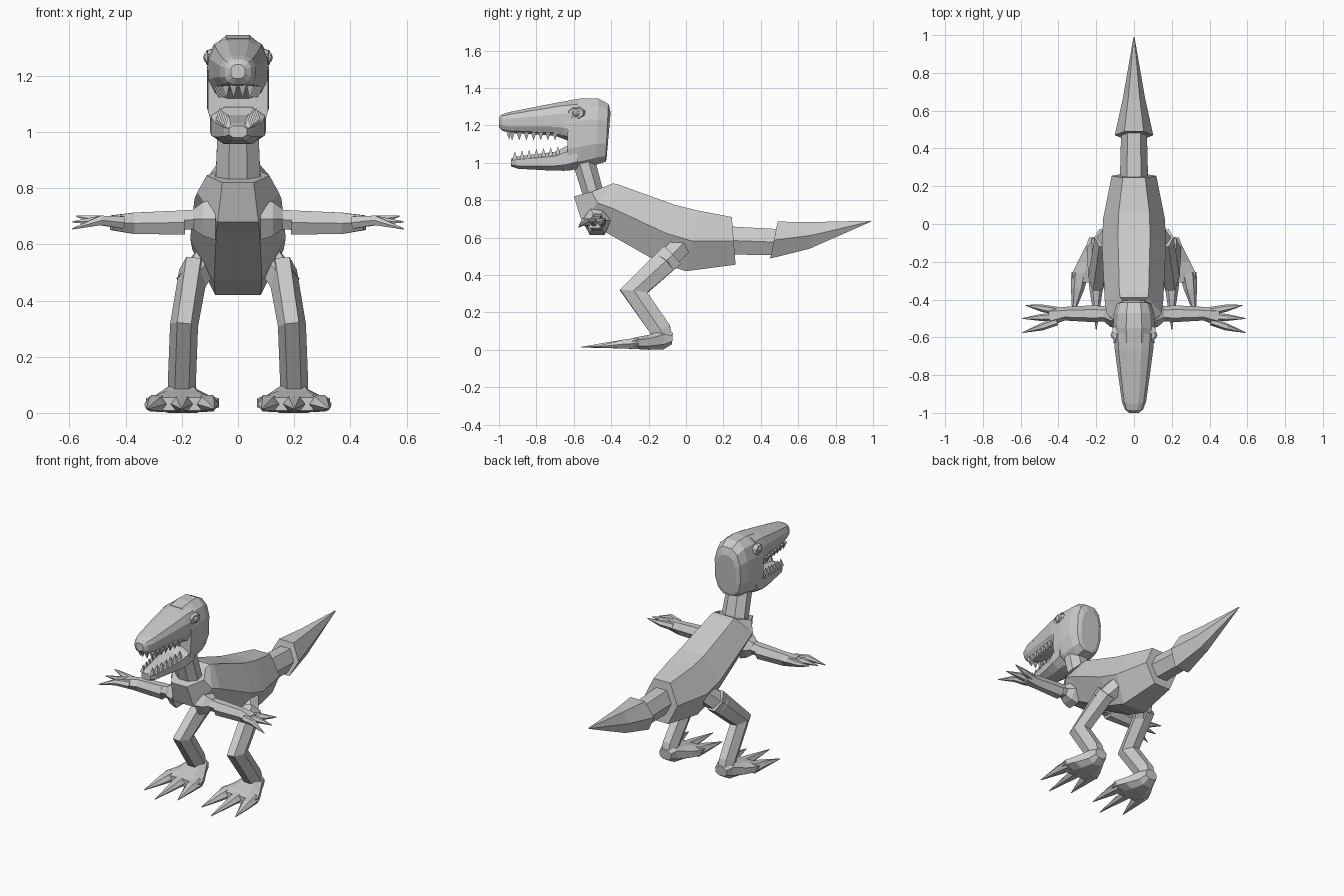
import bpy, bmesh, math
from mathutils import Vector as V


def loft(name, rings, n=6, p=1.0):
    """Skin rings given as (bottom point, top point, half-width vector)."""
    ph = math.pi / n if n % 4 == 0 else 0
    ang = [ph + 2 * math.pi * i / n for i in range(n)]
    mx = max(math.cos(a) for a in ang)
    my = max(math.sin(a) for a in ang)
    f = lambda t: math.copysign(abs(t) ** p, t) if abs(t) > 1e-6 else 0
    bm = bmesh.new()
    loops = []
    for b, t, w in rings:
        b, t, w = V(b), V(t), V(w)
        c, h = (b + t) / 2, (t - b) / 2
        loops.append([bm.verts.new(c + w * f(math.cos(a) / mx) + h * f(math.sin(a) / my)) for a in ang])
    for l0, l1 in zip(loops, loops[1:]):
        for i in range(n):
            j = (i + 1) % n
            bm.faces.new((l0[i], l0[j], l1[j], l1[i]))
    bm.faces.new(loops[0])
    bm.faces.new(loops[-1])
    bmesh.ops.recalc_face_normals(bm, faces=bm.faces)
    me = bpy.data.meshes.new(name)
    bm.to_mesh(me)
    bm.free()
    ob = bpy.data.objects.new(name, me)
    bpy.context.collection.objects.link(ob)
    return ob


def spine(name, rows, n=6, p=1.0):
    """Symmetric part; rows are (bottom y, z, top y, z, half width)."""
    return loft(name, [((0, a, b), (0, c, d), (w, 0, 0)) for a, b, c, d, w in rows], n, p)


def tube(name, pts, radii, wide=(1, 0, 0), n=6):
    """Tapered limb along a path; radii are (wide, other)."""
    pts = [V(q) for q in pts]
    rings = []
    for i, q in enumerate(pts):
        d = V()
        if i > 0:
            d += (q - pts[i - 1]).normalized()
        if i < len(pts) - 1:
            d += (pts[i + 1] - q).normalized()
        d.normalize()
        u = V(wide)
        u = (u - d * u.dot(d)).normalized()
        v = d.cross(u)
        rw, rv = radii[i]
        rings.append((q - v * rv, q + v * rv, u * rw))
    return loft(name, rings, n)


# Torso, neck and tail
spine("torso", [(-.60, .82, -.41, .87, .112), (-.555, .68, -.39, .89, .145),
                (-.45, .64, -.36, .883, .155), (-.15, .47, -.06, .775, .17),
                (0, .42, .06, .745, .163), (.265, .455, .245, .71, .118)])
spine("neck", [(-.55, .82, -.44, .84, .08), (-.61, 1.01, -.49, 1.03, .072)], 8)
spine("tail_base", [(.22, .51, .22, .66, .075), (.50, .505, .50, .645, .068)])
spine("tail_tip", [(.45, .488, .49, .685, .102), (.66, .54, .68, .683, .058),
                   (.985, .683, .99, .69, .003)])

# Head: skull, upper and lower jaw
spine("skull", [(-.425, 1.02, -.403, 1.27, .065), (-.43, 1.005, -.415, 1.315, .09),
                (-.48, .99, -.47, 1.343, .107), (-.56, .97, -.55, 1.345, .111),
                (-.635, .957, -.63, 1.333, .107)], 12, .75)
spine("upper_jaw", [(-.58, 1.10, -.58, 1.337, .109), (-.65, 1.125, -.67, 1.325, .102),
                    (-.70, 1.145, -.80, 1.30, .088), (-.92, 1.158, -.95, 1.27, .064),
                    (-.98, 1.17, -.985, 1.258, .047), (-1, 1.19, -1, 1.24, .025)], 12, .75)
spine("lower_jaw", [(-.58, .975, -.58, 1.10, .10), (-.65, .957, -.65, 1.085, .096),
                    (-.72, .958, -.69, 1.06, .084), (-.90, .968, -.91, 1.032, .05),
                    (-.935, .98, -.937, 1.022, .032)], 8, .75)

for s, side in ((1, "left"), (-1, "right")):
    # Teeth along both jaws
    for i in range(7):
        t = i / 6
        y = -.70 - .23 * t
        x = s * (.074 - .03 * t)
        tube(f"upper_tooth_{side}_{i}", [(x, y, 1.165), (x * .95, y, 1.122)],
             [(.013, .015), (.001, .001)], n=4)
        x = s * (.068 - .033 * t)
        y += .015
        z = 1.05 - .025 * t
        tube(f"lower_tooth_{side}_{i}", [(x, y, z - .01), (x * .95, y, z + .035)],
             [(.012, .013), (.001, .001)], n=4)
    tube(f"front_tooth_{side}", [(s * .016, -.95, 1.17), (s * .016, -.945, 1.125)],
         [(.014, .012), (.001, .001)], n=4)

    # Eye with raised lid
    tube(f"eyelid_{side}", [(s * .085, -.585, 1.265), (s * .111, -.588, 1.265)],
         [(.05, .034), (.038, .025)], (0, 1, 0), 8)
    bpy.ops.mesh.primitive_uv_sphere_add(segments=8, ring_count=6, radius=.022,
                                         location=(s * .102, -.588, 1.265))
    bpy.context.object.name = f"eye_{side}"

    # Arm: shoulder, upper arm, forearm with palm
    ax = (0, 1, 0)
    tube(f"shoulder_{side}", [(s * .08, -.475, .69), (s * .125, -.475, .69), (s * .16, -.475, .69)],
         [(.08, .075), (.07, .06), (.04, .035)], ax)
    tube(f"upper_arm_{side}", [(s * .12, -.475, .69), (s * .22, -.475, .685)],
         [(.042, .036), (.04, .034)], ax)
    tube(f"forearm_{side}", [(s * .19, -.475, .678), (s * .37, -.475, .675),
                             (s * .45, -.488, .677)],
         [(.046, .043), (.036, .038), (.052, .026)], ax)
    # Fingers
    for i, (y0, x1, y1, z1) in enumerate(((-.46, .575, -.43, .70), (-.49, .59, -.50, .68),
                                          (-.515, .59, -.575, .655))):
        tube(f"finger_{side}_{i}", [(s * .41, y0, .678), (s * .49, (y0 * .5 + y1 * .5), .685), (s * x1, y1, z1)],
             [(.022, .022), (.019, .017), (.002, .002)], ax)

    # Leg: hip stub, thigh and shank
    tube(f"hip_{side}", [(s * .09, -.01, .575), (s * .17, -.12, .46)], [(.055, .055)] * 2)
    tube(f"leg_{side}", [(s * .158, -.075, .505), (s * .192, -.28, .312),
                         (s * .2, -.135, .105), (s * .2, -.115, .06)],
         [(.052, .066), (.05, .073), (.05, .055), (.05, .045)])
    # Foot and toes
    X = s * .198
    loft(f"foot_{side}", [((X, -.075, .03), (X, -.07, .09), (.04, 0, 0)),
                          ((X, -.12, .002), (X, -.11, .11), (.055, 0, 0)),
                          ((X, -.20, 0), (X, -.20, .08), (.10, 0, 0)),
                          ((X, -.27, .004), (X, -.26, .068), (.13, 0, 0)),
                          ((X, -.31, .008), (X, -.31, .055), (.12, 0, 0))], 8, .8)
    for i, (x0, x1, y1) in enumerate(((.112, .085, -.49), (.2, .2, -.56), (.287, .325, -.49))):
        tube(f"toe_{side}_{i}", [(s * x0, -.26, .034), (s * (x0 * .7 + x1 * .3), -.34, .03), (s * x1, y1, .014)],
             [(.045, .03), (.036, .023), (.002, .002)])
